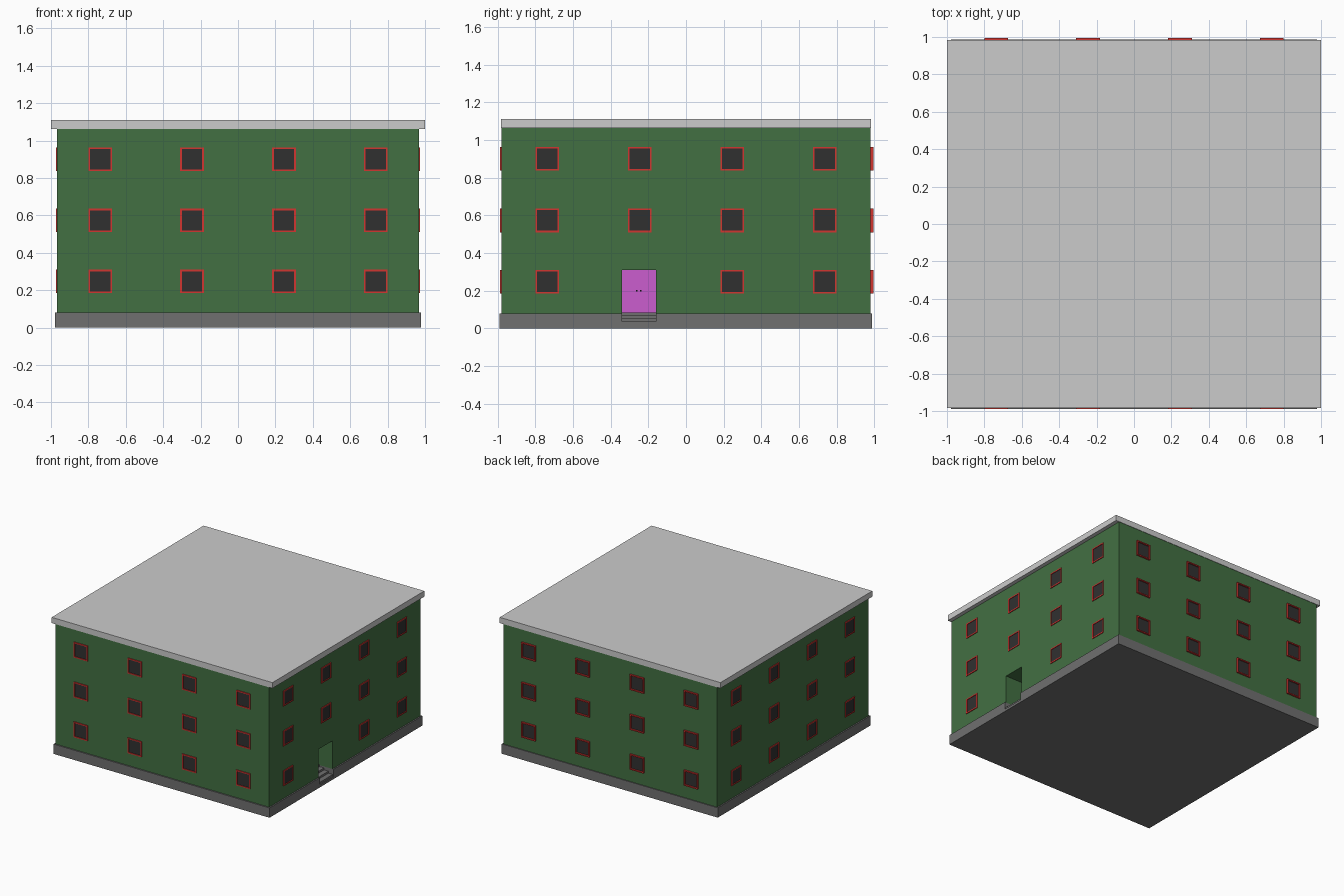
import bpy, bmesh, math
from mathutils import Matrix, Vector

if "Cube" in bpy.data.objects:
    bpy.data.objects.remove(bpy.data.objects["Cube"])


def material(name, rgb):
    m = bpy.data.materials.new(name)
    m.diffuse_color = (*rgb, 1)
    m.use_nodes = True
    m.node_tree.nodes["Principled BSDF"].inputs["Base Color"].default_value = m.diffuse_color
    return m


GREEN = material("green_paint", (0.055, 0.16, 0.055))
RED = material("red_frame", (0.65, 0.035, 0.03))
DARK = material("dark_glass", (0.03, 0.03, 0.03))
PINK = material("magenta_door", (0.6, 0.11, 0.62))
STONE = material("stone", (0.16, 0.16, 0.16))


def boxes(name, spans, mat=None, matrix=Matrix()):
    """One object made of boxes, each given as (x0, x1, y0, y1, z0, z1)."""
    bm = bmesh.new()
    for x0, x1, y0, y1, z0, z1 in spans:
        t = Matrix.Translation(((x0 + x1) / 2, (y0 + y1) / 2, (z0 + z1) / 2))
        s = Matrix.Diagonal((x1 - x0, y1 - y0, z1 - z0, 1))
        bmesh.ops.create_cube(bm, size=1, matrix=matrix @ t @ s)
    me = bpy.data.meshes.new(name)
    bm.to_mesh(me)
    bm.free()
    ob = bpy.data.objects.new(name, me)
    bpy.context.collection.objects.link(ob)
    if mat:
        me.materials.append(mat)
    return ob


def cut(ob, cutter):
    mod = ob.modifiers.new("doorway", "BOOLEAN")
    mod.operation = "DIFFERENCE"
    mod.solver = "EXACT"
    mod.object = cutter
    bpy.context.view_layer.objects.active = ob
    bpy.ops.object.modifier_apply(modifier=mod.name)


# Main masses
WX, WY = 0.968, 0.98
D0, D1, DEPTH = -0.34, -0.16, 0.2
walls = boxes("walls", [(-WX, WX, -WY, WY, 0.08, 1.065)], GREEN)
plinth = boxes("plinth", [(-0.979, 0.979, -0.99, 0.987, 0, 0.08)], STONE)
boxes("roof_slab", [(-1, 1, -0.983, 0.983, 1.063, 1.11)])

# Recessed doorway
cutter = boxes("doorway_cutter", [(WX - DEPTH, 1.1, D0, D1, 0.02, 0.31)])
cutter.hide_render = True
cut(walls, cutter)
cut(plinth, cutter)
bpy.data.objects.remove(cutter)

# Entrance steps, door and handles
back = WX - DEPTH
boxes("entrance_steps", [(back, 0.972 - i * 0.04, D0, D1, 0.02 + i * 0.016, 0.036 + i * 0.016)
                         for i in range(4)], STONE)
boxes("door", [(back, back + 0.01, D0, D1, 0.084, 0.31)], PINK)
boxes("door_handles", [(back + 0.01, back + 0.018, y - 0.004, y + 0.004, 0.196, 0.203)
                       for y in (-0.261, -0.239)], DARK)

# Windows: each wall is laid out facing -y, then turned into place
COLS = (-0.736, -0.246, 0.246, 0.736)
ROWS = (0.247, 0.573, 0.9)
H, T = 0.063, 0.009
for side, angle, dist, out in (("front", 0, WY, 0.008), ("right", 90, WX, 0.006),
                               ("back", 180, WY, 0.014), ("left", 270, WX, 0.006)):
    frames, panes = [], []
    for u in COLS:
        for z in ROWS:
            if side == "right" and u == COLS[1] and z == ROWS[0]:
                continue  # the door takes this bay
            a, b = -out, 0.01
            frames += [(u - H, u + H, a, b, z + H - T, z + H),
                       (u - H, u + H, a, b, z - H, z - H + T),
                       (u - H, u - H + T, a, b, z - H + T, z + H - T),
                       (u + H - T, u + H, a, b, z - H + T, z + H - T)]
            panes.append((u - H + T, u + H - T, -0.002, b, z - H + T, z + H - T))
    m = Matrix.Rotation(math.radians(angle), 4, "Z") @ Matrix.Translation(Vector((0, -dist, 0)))
    boxes(side + "_window_frames", frames, RED, m)
    boxes(side + "_window_panes", panes, DARK, m)
